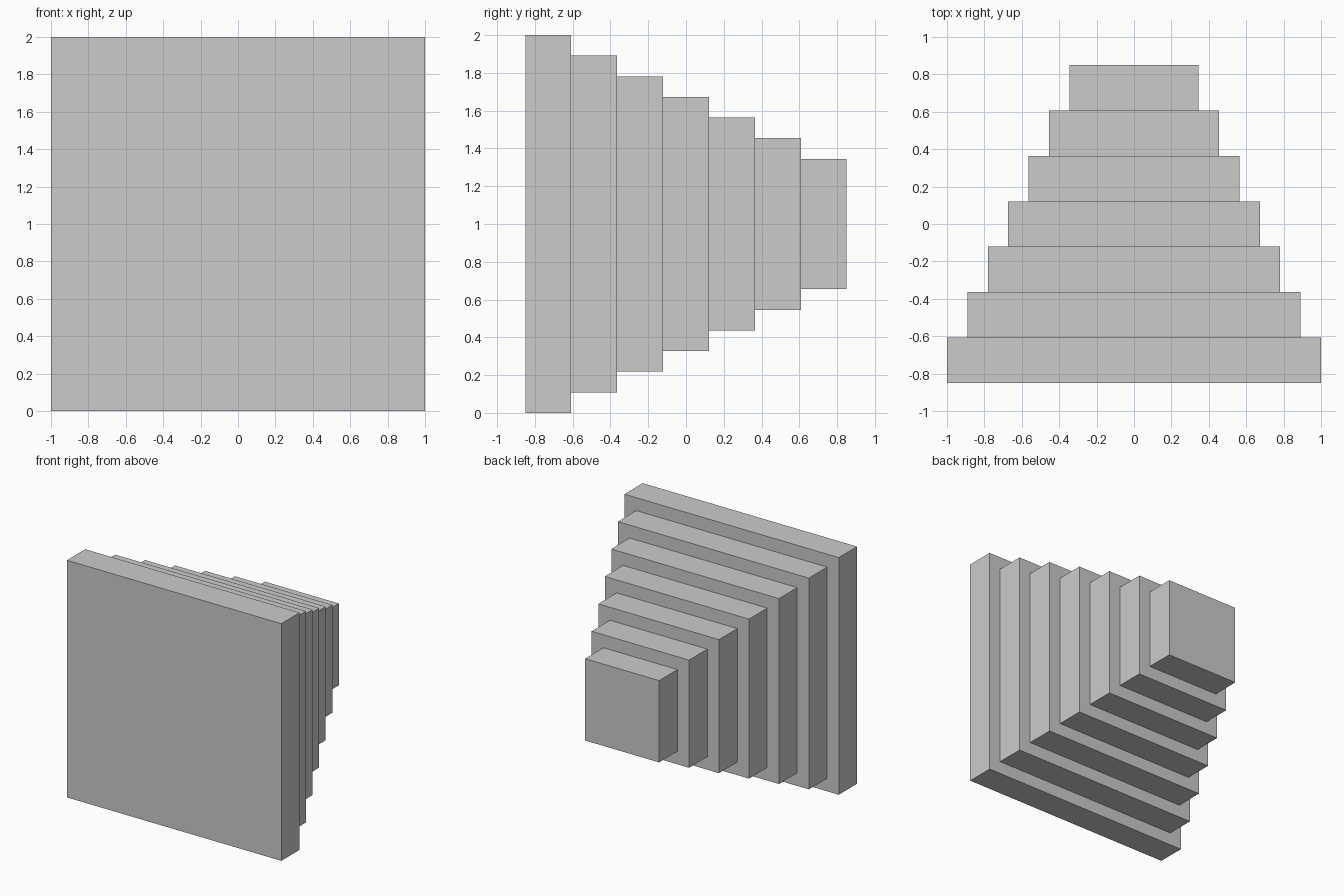
import bpy

if "Cube" in bpy.data.objects:
    bpy.data.objects.remove(bpy.data.objects["Cube"])

TIERS = 7
HALF_DEPTH = 0.851          # y extent of the whole stack
FIRST, LAST = 1.0, 0.345    # half-widths of the front and back tiers
thickness = 2 * HALF_DEPTH / TIERS


def box(name, centre, size):
    bpy.ops.mesh.primitive_cube_add(size=1, location=centre)
    obj = bpy.context.object
    obj.name = name
    obj.scale = size
    bpy.ops.object.transform_apply(location=False, rotation=False, scale=True)
    return obj


# Square slabs shrinking evenly from front to back
for i in range(TIERS):
    half = FIRST + (LAST - FIRST) * i / (TIERS - 1)
    y = -HALF_DEPTH + thickness * (i + 0.5)
    box(f"tier_{i + 1}", (0, y, 1), (2 * half, thickness, 2 * half))
